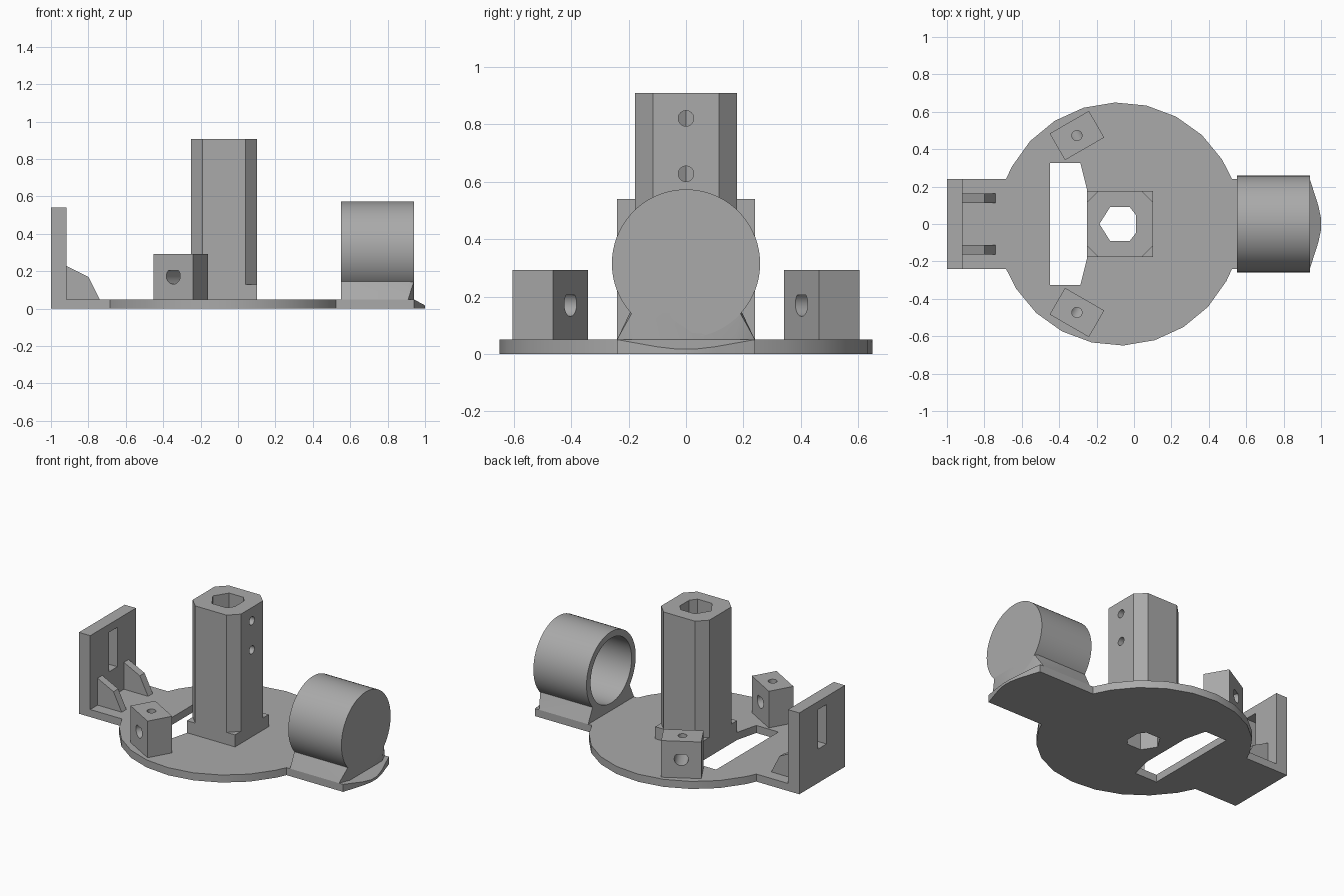
import bpy, bmesh, math
from mathutils import Matrix, Vector

if "Cube" in bpy.data.objects:
    bpy.data.objects.remove(bpy.data.objects["Cube"])

grey = bpy.data.materials.new("plain grey")
grey.use_nodes = True
GREY = (0.4, 0.4, 0.4, 1)
grey.diffuse_color = GREY
grey.node_tree.nodes["Principled BSDF"].inputs["Base Color"].default_value = GREY

T = 0.05           # plate thickness
CX, R = -0.08, 0.65  # disc centre and radius
ARM = 0.24         # half width of the arms


def finish(bm, name):
    bmesh.ops.recalc_face_normals(bm, faces=bm.faces)
    me = bpy.data.meshes.new(name)
    bm.to_mesh(me)
    bm.free()
    me.materials.append(grey)
    ob = bpy.data.objects.new(name, me)
    bpy.context.collection.objects.link(ob)
    return ob


def prism(name, pts, lo, hi, axis="Z"):
    """Extrude a 2D outline along Z (points x, y) or Y (points x, z)."""
    bm = bmesh.new()
    put = (lambda a, b, h: (a, b, h)) if axis == "Z" else (lambda a, b, h: (a, h, b))
    face = bm.faces.new([bm.verts.new(put(a, b, lo)) for a, b in pts])
    up = bmesh.ops.extrude_face_region(bm, geom=[face])["geom"]
    bmesh.ops.translate(bm, vec=put(0, 0, hi - lo),
                        verts=[v for v in up if isinstance(v, bmesh.types.BMVert)])
    return finish(bm, name)


def box(name, x0, x1, y0, y1, z0, z1):
    return prism(name, [(x0, y0), (x1, y0), (x1, y1), (x0, y1)], z0, z1)


def hull(name, pts):
    bm = bmesh.new()
    for p in pts:
        bm.verts.new(p)
    bmesh.ops.convex_hull(bm, input=bm.verts[:])
    return finish(bm, name)


def rod(name, start, end, radius, sides=32):
    a, b = Vector(start), Vector(end)
    bm = bmesh.new()
    turn = (b - a).to_track_quat("Z", "Y").to_matrix().to_4x4()
    bmesh.ops.create_cone(bm, cap_ends=True, segments=sides, radius1=radius, radius2=radius,
                          depth=(b - a).length, matrix=Matrix.Translation((a + b) / 2) @ turn)
    return finish(bm, name)


def combine(ob, tool, operation="DIFFERENCE"):
    mod = ob.modifiers.new("combine", "BOOLEAN")
    mod.operation, mod.solver, mod.object = operation, "EXACT", tool
    bpy.context.view_layer.objects.active = ob
    bpy.ops.object.modifier_apply(modifier=mod.name)
    bpy.data.objects.remove(tool)


# Base plate: faceted disc with an arm at each side
reach = math.sqrt(R * R - ARM * ARM)
rim = [(CX + R * math.cos(a), R * math.sin(a))
       for a in (math.radians(2 + 15 * i) for i in range(24))]
upper = [p for p in rim if p[1] > ARM + 0.02]
lower = [p for p in rim if p[1] < -ARM - 0.02]
outline = ([(0.94, -ARM), (0.94, ARM), (CX + reach, ARM)] + upper
           + [(CX - reach, ARM), (-1, ARM), (-1, -ARM), (CX - reach, -ARM)]
           + lower + [(CX + reach, -ARM)])
plate = prism("base_plate", outline, 0, T)
slot = [(-0.45, -0.327), (-0.287, -0.327), (-0.25, -0.18),
        (-0.25, 0.18), (-0.287, 0.327), (-0.45, 0.327)]
combine(plate, prism("slot_cutter", slot, -0.1, 0.2))

# Sloped nose at the end of the cup arm
nose = [(0.94, ARM, T), (0.985, 0.1, 0.025), (1, 0.03, 0.017)]
hull("plate_nose", [(x, s * y, z) for x, y, top in nose for s in (-1, 1) for z in (0, top)])

# Tower: square foot, chamfered column, faceted bore and two side holes
half, cut, tx = 0.177, 0.062, -0.075
corner = half - cut
column = [(tx + x, y) for x, y in [
    (-half, -corner), (-corner, -half), (corner, -half), (half, -corner),
    (half, corner), (corner, half), (-corner, half), (-half, corner)]]
tower = prism("tower", column, 0.04, 0.908)
combine(tower, box("tower_foot", tx - half, tx + half, -half, half, 0.04, 0.13), "UNION")
bore = [(-0.185, 0), (-0.128, -0.09), (-0.022, -0.09), (0.01, -0.048),
        (0.01, 0.048), (-0.022, 0.09), (-0.128, 0.09)]
combine(tower, prism("bore_cutter", bore, -0.1, 1))
combine(plate, prism("bore_cutter", bore, -0.1, 0.2))
for z in (0.82, 0.627):
    combine(tower, rod("hole_cutter", (-0.06, 0, z), (0.2, 0, z), 0.027))

# Upright wall with a slot, braced by two gussets
wall = box("end_wall", -1, -0.917, -ARM, ARM, T, 0.54)
combine(wall, box("window_cutter", -1.1, -0.8, -0.045, 0.045, 0.225, 0.487))
gusset = [(-0.917, T), (-0.74, T), (-0.80, 0.17), (-0.917, 0.228)]
for side, y in (("right", -0.138), ("left", 0.138)):
    prism(side + "_gusset", gusset, y - 0.025, y + 0.025, "Y")

# Cup lying on its side on a flared pedestal, open toward the tower
cz, cr = 0.315, 0.258
cup = rod("cup", (0.55, 0, cz), (0.94, 0, cz), cr, 72)
foot = [(0.55, ARM, T), (0.91, ARM, T), (0.94, 0.17, T),
        (0.55, 0.195, 0.145), (0.91, 0.195, 0.145), (0.94, 0.187, 0.145)]
pedestal = hull("cup_pedestal", [(x, s * y, z) for x, y, z in foot for s in (-1, 1)])
for part in (cup, pedestal):
    combine(part, rod("cup_cutter", (0.4, 0, cz), (0.9, 0, cz), 0.215, 72))

# Two angled blocks, each with a screw hole on top and a cross hole
for name, s in (("front_block", -1), ("back_block", 1)):
    centre = Vector((-0.305, s * 0.473, 0))
    along = Vector((math.cos(math.pi / 6), s * 0.5, 0))
    across = Vector((-s * along.y, s * along.x, 0))
    block = prism(name, [(centre + along * a * 0.121 + across * b * 0.082).to_2d()
                         for a, b in ((-1, -1), (1, -1), (1, 1), (-1, 1))], T, 0.293)
    mid = centre + Vector((0, 0, 0.174))
    drill = rod("cross_cutter", mid - across * 0.2, mid + across * 0.2, 0.043)
    combine(drill, box("flat_cutter", -1, 1, -1, 1, 0.205, 0.4))
    combine(block, drill)
    combine(block, rod("screw_cutter", mid, mid + Vector((0, 0, 0.3)), 0.027))

# Smooth the round surfaces, keep edges sharp
bpy.ops.object.select_all(action="DESELECT")
for ob in bpy.context.scene.objects:
    if ob.type == "MESH":
        ob.select_set(True)
        bpy.context.view_layer.objects.active = ob
bpy.ops.object.shade_smooth_by_angle(angle=math.radians(30))
